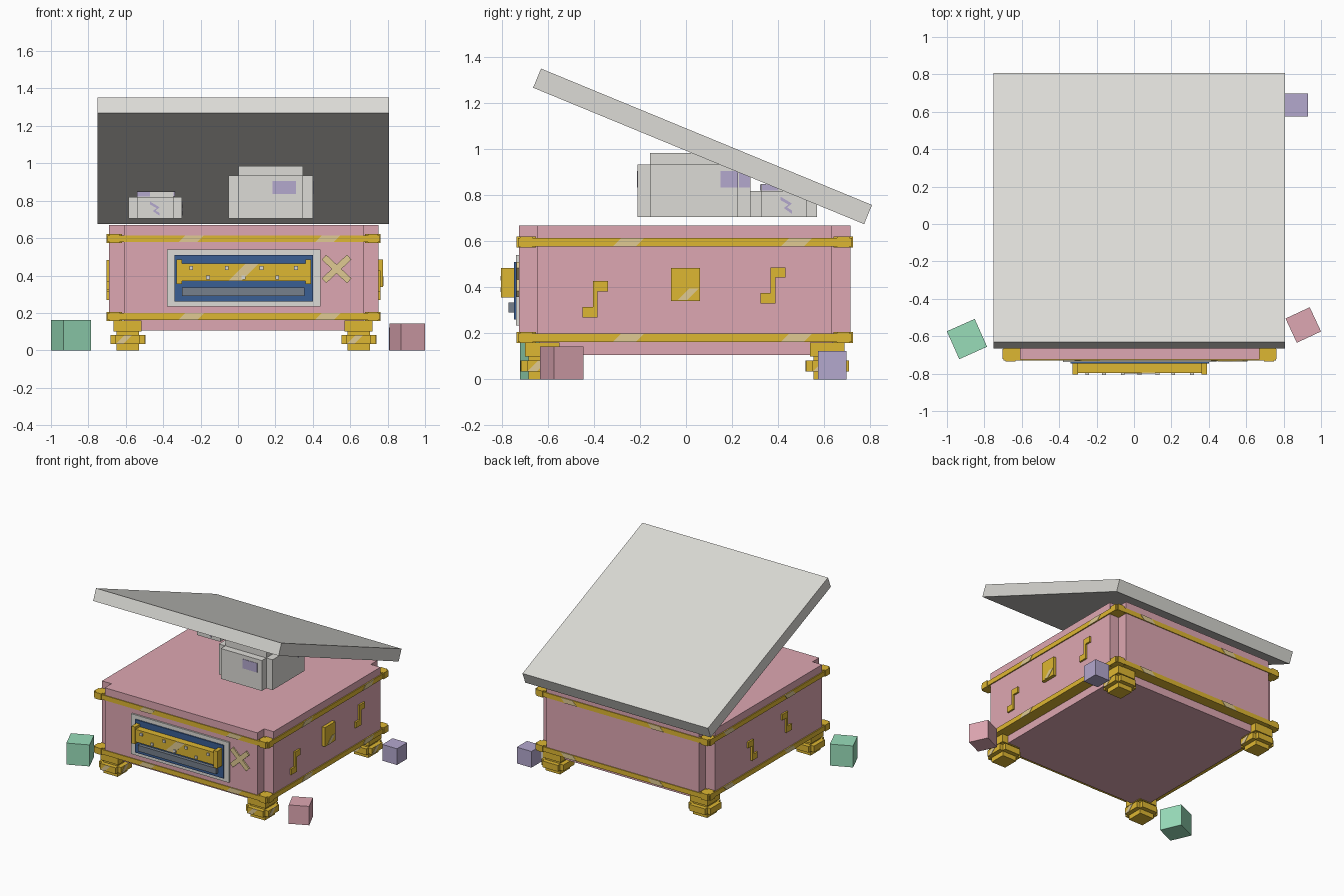
import bpy
import bmesh
from math import radians
from mathutils import Matrix

cube = bpy.data.objects.get("Cube")
if cube:
    bpy.data.objects.remove(cube, do_unlink=True)


def material(name, r, g, b):
    lin = [((c / 255 + 0.055) / 1.055) ** 2.4 for c in (r, g, b)] + [1]
    m = bpy.data.materials.new(name)
    m.use_nodes = True
    m.diffuse_color = lin
    m.node_tree.nodes["Principled BSDF"].inputs["Base Color"].default_value = lin
    return m


PINK = material("pink", 222, 167, 178)
GOLD = material("gold", 222, 183, 50)
GLINT = material("pale gold", 224, 202, 146)
WHITE = material("warm white", 220, 219, 214)
PURPLE = material("lavender", 180, 168, 206)
NAVY = material("navy", 58, 94, 148)
SLATE = material("slate", 118, 128, 140)
GREEN = material("mint", 152, 220, 185)


def finish(bm, name, mat):
    bmesh.ops.recalc_face_normals(bm, faces=bm.faces)
    mesh = bpy.data.meshes.new(name)
    bm.to_mesh(mesh)
    bm.free()
    mesh.materials.append(mat)
    ob = bpy.data.objects.new(name, mesh)
    bpy.context.collection.objects.link(ob)
    return ob


def box(name, mat, x, y, z):
    """Box given by its ranges along each axis."""
    bm = bmesh.new()
    size = [r[1] - r[0] for r in (x, y, z)]
    mid = [(r[0] + r[1]) / 2 for r in (x, y, z)]
    bmesh.ops.create_cube(bm, size=1, matrix=Matrix.Translation(mid) @ Matrix.Diagonal((*size, 1)))
    return finish(bm, name, mat)


def turned_box(name, mat, centre, size, angle, axis):
    bm = bmesh.new()
    turn = Matrix.Rotation(radians(angle), 4, axis)
    bmesh.ops.create_cube(bm, size=1, matrix=Matrix.Translation(centre) @ turn @ Matrix.Diagonal((*size, 1)))
    return finish(bm, name, mat)


def prism(name, mat, points, axis, start, end):
    """Extrude a flat outline along x, y or z."""
    bm = bmesh.new()

    def place(p, d):
        co = list(p)
        co.insert("xyz".index(axis), d)
        return bm.verts.new(co)

    a = [place(p, start) for p in points]
    b = [place(p, end) for p in points]
    bm.faces.new(a)
    bm.faces.new(b[::-1])
    for i in range(len(a)):
        j = (i + 1) % len(a)
        bm.faces.new((a[i], a[j], b[j], b[i]))
    return finish(bm, name, mat)


def cross(cx, cy, wide, deep, notch):
    """Rectangle outline with square notches cut from its corners."""
    w, d, n = wide / 2, deep / 2, notch
    q = [(w, d - n), (w - n, d - n), (w - n, d)]
    pts = q + [(-x, y) for x, y in q[::-1]] + [(-x, -y) for x, y in q] + [(x, -y) for x, y in q[::-1]]
    return [(cx + x, cy + y) for x, y in pts]


def glint(name, axis, face, u, v0, v1, width=0.1):
    """Thin slanted highlight plate centred on a face."""
    w, s = width / 2, (v1 - v0) / 2
    pts = [(u - w - s, v0), (u + w - s, v0), (u + w + s, v1), (u - w + s, v1)]
    prism(name, GLINT, pts, axis, face - 0.002, face + 0.002)


# Case with notched corners
CX, CY = 0.03, -0.005
box("case_base", PINK, (-0.61, 0.67), (-0.64, 0.64), (0.105, 0.2))
prism("case_body", PINK, cross(CX, CY, 1.44, 1.44, 0.08), "z", 0.17, 0.67)

# Gold bands with thicker corner caps
for label, z in (("lower", 0.16), ("upper", 0.575)):
    box(label + "_band", GOLD, (CX - 0.728, CX + 0.728), (CY - 0.726, CY + 0.726), (z + 0.003, z + 0.039))
    for sx in (-1, 1):
        for sy in (-1, 1):
            x, y = CX + sx * 0.691, CY + sy * 0.689
            prism(label + "_band_corner", GOLD, cross(x, y, 0.084, 0.084, 0.015), "z", z - 0.002, z + 0.046)
    for u in (-0.25, 0.48):
        for side in (-1, 1):
            glint(label + "_band_glint", "y", CY + side * 0.726, u, z + 0.003, z + 0.039)
            glint(label + "_band_glint", "x", CX + side * 0.728, u, z + 0.003, z + 0.039)

# Feet: a block wrapped by a notched collar
for x in (-0.59, 0.645):
    for y in (-0.625, 0.615):
        box("foot_block", GOLD, (x - 0.06, x + 0.06), (y - 0.06, y + 0.06), (0, 0.115))
        prism("foot_collar", GOLD, cross(x, y, 0.185, 0.185, 0.027), "z", 0.035, 0.082)
        box("foot_top", GOLD, (x - 0.075, x + 0.075), (y - 0.075, y + 0.075), (0.1, 0.16))
        glint("foot_glint", "y", y - 0.0925, x - 0.02, 0.035, 0.082, 0.04)
        glint("foot_glint", "x", x + 0.0925, y - 0.02, 0.035, 0.082, 0.04)


# Side ornaments
def note(side, y, z):
    face = CX + side * 0.72
    pts = [(-0.055, 0), (0.01, 0), (0.01, 0.113), (0.055, 0.113), (0.055, 0.157),
           (-0.01, 0.157), (-0.01, 0.045), (-0.055, 0.045)]
    prism("note_ornament", GOLD, [(y + u, z + v) for u, v in pts], "x", face - side * 0.01, face + side * 0.013)


for side, y, z in ((1, -0.395, 0.27), (1, 0.378, 0.33), (-1, 0.2, 0.27), (-1, -0.21, 0.325)):
    note(side, y, z)
box("side_plaque", GOLD, (0.74, 0.775), (-0.065, 0.06), (0.34, 0.485))
glint("side_plaque_glint", "x", 0.775, 0.01, 0.345, 0.395, 0.04)

# Front panel
FRONT = CY - 0.72
box("panel_frame", WHITE, (-0.38, 0.44), (FRONT - 0.013, FRONT + 0.01), (0.235, 0.54))
box("panel_back", NAVY, (-0.34, 0.40), (FRONT - 0.022, FRONT), (0.26, 0.51))
box("panel_slot", SLATE, (-0.30, 0.355), (-0.772, -0.74), (0.29, 0.335))
box("roller", GOLD, (-0.32, 0.38), (-0.797, -0.74), (0.37, 0.465))
for x in (-0.33, 0.36):
    box("roller_end", GOLD, (x, x + 0.03), (-0.805, -0.74), (0.355, 0.485))
glint("roller_glint", "y", -0.797, 0.03, 0.37, 0.465, 0.07)
for xs, z in (((-0.25, -0.06, 0.125, 0.31), 0.44), ((-0.16, 0.03, 0.21), 0.39)):
    for x in xs:
        box("roller_pin", WHITE, (x - 0.01, x + 0.01), (-0.806, -0.79), (z - 0.01, z + 0.01))
for angle in (-43, 43):
    turned_box("front_cross", GLINT, (0.527, FRONT - 0.002, 0.435), (0.185, 0.018, 0.035), angle, "Y")

# Tilted lid
turned_box("lid", WHITE, (CX - 0.002, 0.072, 1.013), (1.556, 1.556, 0.09), -22.4, "X")


# Blocks under the lid
def block(name, cx, cy, wide, deep, notch, low, shoulder, top):
    prism(name + "_body", WHITE, cross(cx, cy, wide, deep, notch), "z", low, shoulder)
    w, d = wide / 2 - notch, deep / 2 - notch
    box(name + "_top", WHITE, (cx - w, cx + w), (cy - d, cy + d), (shoulder - 0.01, top))


block("large_block", 0.175, 0.035, 0.45, 0.49, 0.053, 0.705, 0.935, 0.985)
block("small_block", -0.442, 0.425, 0.285, 0.29, 0.045, 0.705, 0.82, 0.85)

# Lavender patches on the blocks
box("large_patch_front", PURPLE, (0.185, 0.31), (-0.213, -0.207), (0.835, 0.905))
box("large_patch_side", PURPLE, (0.397, 0.403), (0.15, 0.225), (0.835, 0.905))
box("large_patch_corner", PURPLE, (0.344, 0.35), (0.23, 0.278), (0.835, 0.905))
box("small_patch_front", PURPLE, (-0.54, -0.47), (0.322, 0.328), (0.822, 0.848))
box("small_patch_side", PURPLE, (-0.344, -0.338), (0.33, 0.4), (0.822, 0.848))
zigzag = [(0, 0.05), (0.035, 0.03), (0.015, 0.015), (0.05, -0.01), (0.05, 0.005),
          (0.03, 0.017), (0.05, 0.035), (0, 0.065)]
prism("small_zigzag_front", PURPLE, [(-0.47 + u, 0.73 + v) for u, v in zigzag], "y", 0.277, 0.283)
prism("small_zigzag_side", PURPLE, [(0.41 + u, 0.73 + v) for u, v in zigzag], "x", -0.303, -0.297)

# Loose cubes on the ground
for name, mat, x, y, size, angle in (
        ("mint_cube", GREEN, -0.893, -0.615, 0.163, 24),
        ("pink_cube", PINK, 0.905, -0.54, 0.143, 25),
        ("lavender_cube", PURPLE, 0.87, 0.636, 0.123, 0)):
    turned_box(name, mat, (x, y, size / 2), (size, size, size), angle, "Z")
